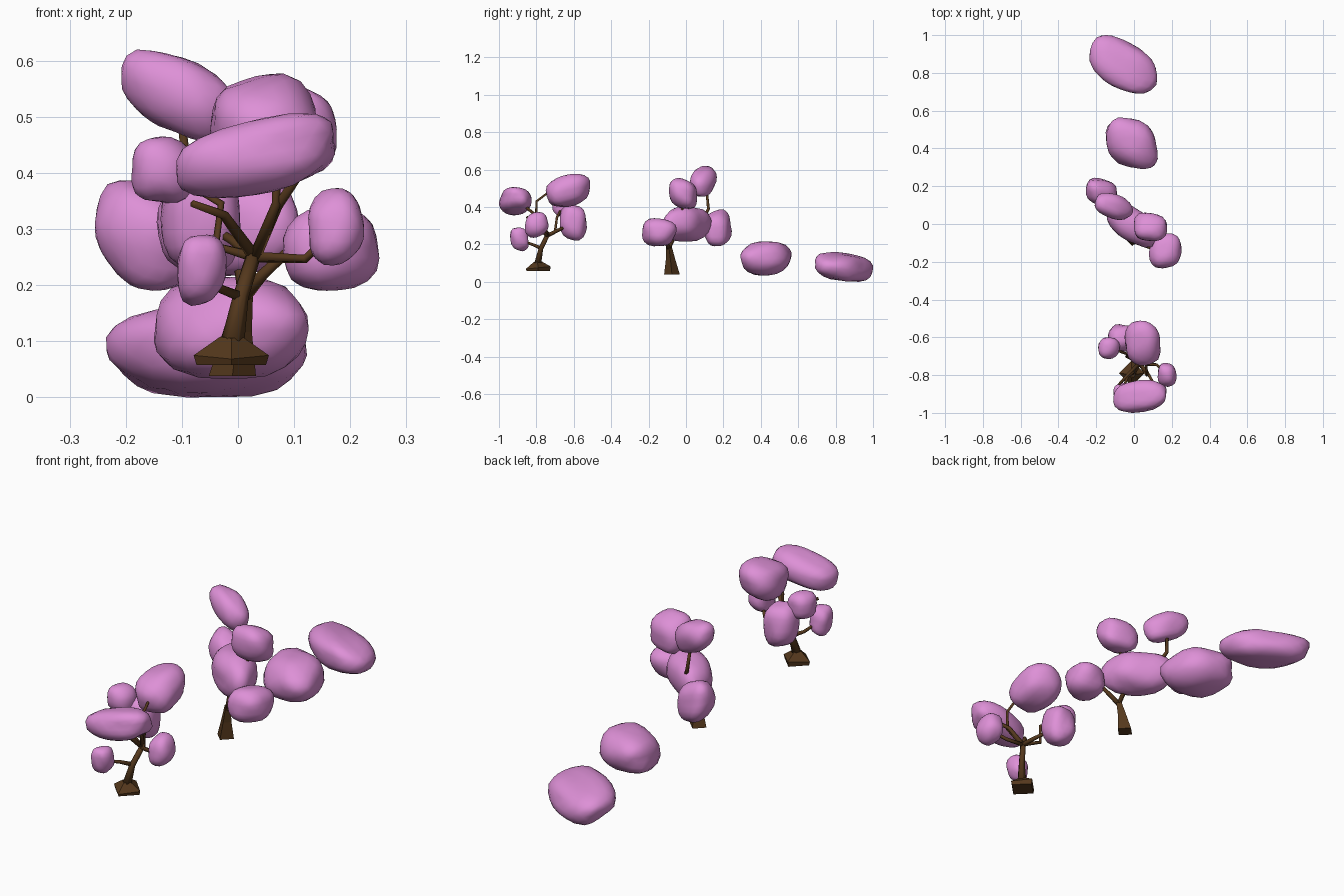
import bpy, bmesh, math
from mathutils import Vector, Matrix, noise

if "Cube" in bpy.data.objects:
    bpy.data.objects.remove(bpy.data.objects["Cube"])


def material(name, color):
    m = bpy.data.materials.new(name)
    m.diffuse_color = color
    m.use_nodes = True
    m.node_tree.nodes["Principled BSDF"].inputs["Base Color"].default_value = m.diffuse_color
    return m


PINK = material("blossom_pink", (0.73, 0.28, 0.68, 1))
BROWN = material("bark_brown", (0.09, 0.04, 0.012, 1))


def finish(name, bm, mat, smooth):
    me = bpy.data.meshes.new(name)
    bmesh.ops.recalc_face_normals(bm, faces=bm.faces)
    bm.to_mesh(me)
    bm.free()
    me.materials.append(mat)
    for p in me.polygons:
        p.use_smooth = smooth
    ob = bpy.data.objects.new(name, me)
    bpy.context.collection.objects.link(ob)
    return ob


# Lumpy foliage cloud fitted to x, y, z ranges and leaning by pair correlations
def clump(name, xr, yr, zr, xy=0, xz=0, yz=0, lump=0.14):
    bm = bmesh.new()
    bmesh.ops.create_icosphere(bm, subdivisions=3, radius=1)
    b = (yz - xy * xz) / math.sqrt(1 - xy * xy)
    lean = Matrix(((1, 0, 0),
                   (xy, math.sqrt(1 - xy * xy), 0),
                   (xz, b, math.sqrt(max(0.05, 1 - xz * xz - b * b)))))
    offset = Vector((xr[0] * 40, yr[0] * 40, zr[0] * 40))
    for v in bm.verts:
        u = v.co.normalized()
        u = u / sum(abs(c) ** 2.6 for c in u) ** (1 / 2.6)
        v.co = lean @ (u * (1 + lump * noise.noise(u * 1.1 + offset)))
    for i, (lo, hi) in enumerate((xr, yr, zr)):
        a = min(v.co[i] for v in bm.verts)
        s = max(v.co[i] for v in bm.verts) - a
        for v in bm.verts:
            v.co[i] = lo + (v.co[i] - a) / s * (hi - lo)
    finish(name, bm, PINK, True)


# Tapered faceted limb through (x, y, z, radius) points
def limb(name, pts, sides=6, turn=0.0):
    bm = bmesh.new()
    P = [Vector(p[:3]) for p in pts]
    rings = []
    for i, p in enumerate(P):
        d = (P[min(i + 1, len(P) - 1)] - P[max(i - 1, 0)]).normalized()
        if i == 0 and sides == 4:
            d = Vector((0, 0, 1))
        q = Vector((0, 0, 1)).rotation_difference(d)
        ring = []
        for k in range(sides):
            t = turn + math.tau * k / sides
            ring.append(bm.verts.new(p + q @ Vector((math.cos(t), math.sin(t), 0)) * pts[i][3]))
        rings.append(ring)
    for r, s in zip(rings, rings[1:]):
        for k in range(sides):
            n = (k + 1) % sides
            bm.faces.new((r[k], r[n], s[n], s[k]))
    bm.faces.new(rings[0][::-1])
    bm.faces.new(rings[-1])
    finish(name, bm, BROWN, True if sides > 4 else False)


# Two low bushes at the back
clump("back_bush", (-.235, .123), (.69, 1.0), (0, .16), -.42, -.05, -.2)
clump("near_bush", (-.15, .126), (.29, .565), (.033, .215), -.28, 0, .05)

# Middle tree foliage
clump("middle_foliage_right", (.08, .252), (-.235, -.05), (.19, .34), .15, .05, 0)
clump("middle_foliage_center", (-.145, .11), (-.125, .138), (.215, .405), -.48, 0, .08)
clump("middle_foliage_left", (-.255, -.09), (.09, .245), (.19, .387), -.22, -.25, .05)
clump("middle_foliage_upper", (0, .176), (-.09, .06), (.39, .556), 0, 0, -.25)
clump("middle_foliage_top", (-.208, -.005), (.02, .165), (.455, .62), -.35, -.38, .15)

# Middle tree trunk and branches
limb("middle_trunk", [(-.01, -.075, .038, .042), (0, -.083, .12, .025),
                      (.012, -.092, .19, .015)], 4)
limb("middle_branch_right", [(.012, -.092, .18, .012), (.045, -.11, .22, .01), (.1, -.13, .27, .008)])
limb("middle_branch_center", [(.012, -.092, .18, .012), (0, -.05, .26, .011), (-.05, .08, .31, .01)])
limb("middle_branch_top", [(-.05, .08, .31, .01), (-.09, .12, .39, .009), (-.1, .11, .49, .007)])
limb("middle_branch_upper", [(0, -.03, .27, .011), (.05, -.02, .36, .009), (.08, -.02, .44, .007)])
limb("middle_branch_left", [(-.05, .08, .31, .01), (-.15, .15, .3, .008)])

# Front tree foliage
clump("front_foliage_low", (-.108, -.02), (-.94, -.84), (.163, .29), 0, .05, -.12)
clump("front_foliage_front", (-.11, .173), (-1.0, -.825), (.355, .506), .15, .36, 0)
clump("front_foliage_top", (-.05, .14), (-.75, -.512), (.4, .577), -.1, 0, .28)
clump("front_foliage_right", (.125, .225), (-.862, -.735), (.235, .373), 0, 0, .12)
clump("front_foliage_left", (-.19, -.075), (-.715, -.6), (.345, .465), .1, -.1, 0)
clump("front_foliage_back", (-.138, .005), (-.675, -.53), (.22, .413), 0, 0, -.05)

# Front tree root flare, trunk and branches
limb("front_root_flare", [(-.012, -.79, .058, .062), (-.012, -.79, .075, .067),
                          (-.012, -.795, .108, .02)], 4)
limb("front_trunk", [(-.012, -.795, .085, .022), (.005, -.775, .18, .014), (.03, -.735, .26, .013)])
limb("front_branch_low", [(.003, -.775, .18, .01), (-.035, -.81, .195, .008), (-.06, -.88, .22, .006)])
limb("front_branch_right", [(.025, -.74, .25, .01), (.12, -.745, .247, .008), (.165, -.79, .29, .007)])
limb("front_branch_front", [(.03, -.74, .25, .011), (.07, -.785, .34, .009), (.125, -.88, .42, .007)])
limb("front_branch_top", [(.03, -.74, .25, .011), (.068, -.8, .345, .008),
                          (.07, -.8, .43, .007), (.06, -.72, .49, .006)])
limb("front_branch_upper_left", [(.03, -.735, .25, .011), (-.025, -.79, .325, .009), (-.08, -.85, .345, .007)])
limb("front_branch_left", [(.03, -.735, .25, .01), (-.04, -.7, .27, .008),
                           (-.03, -.69, .345, .007), (-.12, -.66, .4, .006)])
limb("front_branch_back", [(.03, -.735, .25, .011), (-.01, -.675, .28, .009), (-.06, -.61, .31, .007)])
